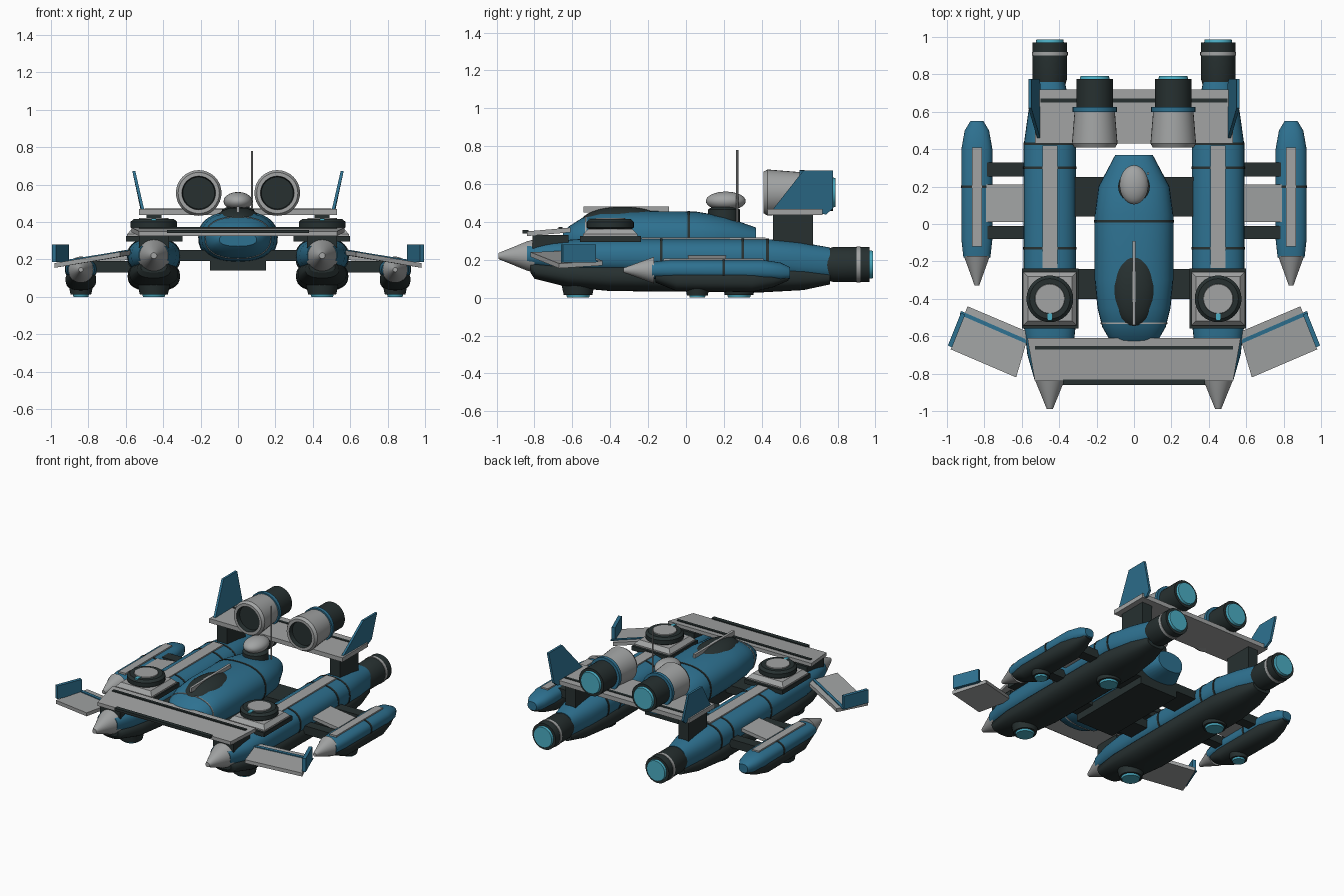
import bpy, bmesh
from math import sin, cos, pi, copysign
from mathutils import Vector

if "Cube" in bpy.data.objects:
    bpy.data.objects.remove(bpy.data.objects["Cube"])

BLUE, GREY, DARK, GLOW = range(4)
MATS = []
for label, rgb in (("hull blue", (.027, .165, .28)), ("light grey", (.36, .37, .37)),
                   ("dark metal", (.02, .03, .03)), ("thruster cyan", (.07, .42, .55))):
    m = bpy.data.materials.new(label)
    m.use_nodes = True
    m.diffuse_color = (*rgb, 1)
    m.node_tree.nodes["Principled BSDF"].inputs["Base Color"].default_value = (*rgb, 1)
    MATS.append(m)


def finish(name, bm):
    """Fix normals, smooth soft edges only and link the object."""
    bmesh.ops.recalc_face_normals(bm, faces=bm.faces)
    for f in bm.faces:
        f.smooth = True
    for e in bm.edges:
        e.smooth = len(e.link_faces) == 2 and e.calc_face_angle(0) < 0.55
    me = bpy.data.meshes.new(name)
    bm.to_mesh(me)
    bm.free()
    used = sorted({p.material_index for p in me.polygons})
    for i in used:
        me.materials.append(MATS[i])
    for p in me.polygons:
        p.material_index = used.index(p.material_index)
    ob = bpy.data.objects.new(name, me)
    bpy.context.collection.objects.link(ob)
    return ob


def skin(name, rings, mats):
    """Bridge rings of points, one colour per span, and cap both ends."""
    bm = bmesh.new()
    rows = [[bm.verts.new(p) for p in r] for r in rings]
    n = len(rows[0])
    for a, b, mat in zip(rows, rows[1:], mats):
        for i in range(n):
            j = (i + 1) % n
            bm.faces.new((a[i], a[j], b[j], b[i])).material_index = mat
    bm.faces.new(rows[0]).material_index = mats[0]
    bm.faces.new(rows[-1]).material_index = mats[-1]
    return finish(name, bm)


def lathe(name, loc, axis, profile, mats, n=32):
    """Revolve (distance, radius) pairs round the y or z axis."""
    if isinstance(mats, int):
        mats = [mats] * (len(profile) - 1)
    rings = []
    for t, r in profile:
        ring = []
        for i in range(n):
            c, s = r * cos(2 * pi * i / n), r * sin(2 * pi * i / n)
            ring.append(Vector(loc) + Vector((c, t, s) if axis == "y" else (c, s, t)))
        rings.append(ring)
    return skin(name, rings, mats)


def loft(name, x, sections, mat, power=2.4, n=32):
    """Rounded body along y from (y, half width, bottom, top) sections."""
    def ring(y, w, lo, hi):
        pts = []
        for i in range(n):
            c, s = cos(2 * pi * i / n), sin(2 * pi * i / n)
            pts.append((x + w * copysign(abs(c) ** (2 / power), c), y,
                        (lo + hi) / 2 + (hi - lo) / 2 * copysign(abs(s) ** (2 / power), s)))
        return pts
    return skin(name, [ring(*s) for s in sections], [mat] * (len(sections) - 1))


def band(name, x, sections, y, mat=DARK, width=.014, grow=.003):
    """Thin seam wrapped round a lofted body at y."""
    for a, b in zip(sections, sections[1:]):
        if a[0] <= y <= b[0]:
            t = (y - a[0]) / (b[0] - a[0])
            w, lo, hi = (p + (q - p) * t for p, q in zip(a[1:], b[1:]))
            cut = (w + grow, lo - grow, hi + grow)
            return loft(name, x, [(y - width / 2, *cut), (y + width / 2, *cut)], mat)


def plate(name, pts, shift, mat):
    """Flat outline thickened along a vector."""
    shift = Vector(shift)
    return skin(name, [[Vector(p) for p in pts], [Vector(p) + shift for p in pts]], [mat])


def box(name, x, y, z, mat):
    return plate(name, [(x[0], y[0], z[0]), (x[1], y[0], z[0]), (x[1], y[1], z[0]), (x[0], y[1], z[0])],
                 (0, 0, z[1] - z[0]), mat)


def ellipsoid(name, loc, size, mat):
    bm = bmesh.new()
    bmesh.ops.create_uvsphere(bm, u_segments=32, v_segments=16, radius=1)
    for v in bm.verts:
        v.co = Vector(loc) + v.co * Vector(size)
    for f in bm.faces:
        f.material_index = mat
    return finish(name, bm)


# Central fuselage
FUSE = [(-.65, .1, .27, .34), (-.62, .13, .24, .375), (-.55, .17, .21, .42), (-.45, .195, .19, .45),
        (-.3, .21, .185, .458), (.05, .21, .18, .455), (.2, .19, .19, .43), (.37, .1, .23, .37)]
loft("fuselage", 0, FUSE, BLUE)
band("fuselage_seam", 0, FUSE, .015)
band("nose_seam", 0, FUSE, -.53, GREY, .008)
ellipsoid("canopy", (0, -.335, .4), (.125, .22, .08), DARK)
box("canopy_ridge", (-.009, .009), (-.54, -.09), (.45, .482), GREY)
box("belly_slab", (-.15, .15), (-.4, .25), (.14, .21), DARK)
for label, y in (("front", (-.4, -.24)), ("rear", (.04, .25))):
    box(label + "_cross_beam", (-.33, .33), y, (.19, .25), DARK)

# Sensor dome and antenna
lathe("dome_pedestal", (0, .2, 0), "z", [(.4, .085), (.465, .085), (.48, .06)], DARK)
ellipsoid("sensor_dome", (0, .21, .51), (.077, .105, .05), GREY)
lathe("antenna", (.075, .27, 0), "z", [(.4, .006), (.78, .006)], GREY, 8)

# Front wing
plate("front_wing", [(-.53, -.84, .325), (.53, -.84, .325), (.57, -.61, .345), (-.57, -.61, .345)],
      (0, 0, .025), GREY)
box("front_wing_strip", (-.53, .53), (-.672, -.652), (.355, .372), DARK)
box("front_wing_bar", (-.38, .38), (-.862, -.832), (.34, .358), DARK)

# Rear wing
box("rear_wing", (-.53, .53), (.43, .72), (.437, .468), GREY)
box("rear_wing_strip", (-.5, .5), (.65, .67), (.467, .472), DARK)

HULL = [(-.84, .08, .165, .285), (-.7, .12, .14, .3), (-.55, .138, .125, .31), (-.3, .14, .12, .313),
        (.42, .14, .11, .31), (.6, .115, .09, .293), (.76, .08, .09, .265)]
KEEL = [(-.82, .07, .13, .19), (-.8, .09, .1, .19), (-.62, .13, .055, .19), (-.4, .14, .035, .19),
        (.4, .14, .028, .19), (.62, .11, .04, .17), (.76, .07, .07, .14)]
POD = [(-.18, .072, .1, .19), (-.08, .083, .095, .2), (.4, .083, .09, .2), (.5, .065, .09, .185),
       (.55, .035, .1, .16)]
POD_KEEL = [(-.16, .06, .08, .15), (-.05, .082, .035, .15), (.35, .082, .03, .15), (.46, .06, .055, .15),
            (.54, .03, .09, .14)]

for side, s in (("left", 1), ("right", -1)):
    def span(a, b):
        return sorted((s * a, s * b))
    hx, px = s * .45, s * .84

    # Main hull with nose cone and tail thruster
    loft(side + "_hull", hx, HULL, BLUE)
    loft(side + "_hull_keel", hx, KEEL, DARK)
    for i, y in enumerate((-.13, .3, .43)):
        band(f"{side}_hull_seam_{i}", hx, HULL, y)
    box(side + "_hull_strip", span(.41, .49), (-.235, .42), (.29, .318), GREY)
    lathe(side + "_nose_cone", (hx, 0, .22), "y", [(-.99, .016), (-.84, .077), (-.8, .088)], GREY)
    lathe(side + "_tail_thruster", (hx, 0, .175), "y",
          [(.7, .07), (.78, .093), (.9, .093), (.9, .096), (.92, .096), (.92, .093), (.97, .093),
           (.97, .075), (.987, .072)], [DARK, DARK, GREY, GREY, GREY, DARK, DARK, GLOW])
    for label, y in (("front", -.57), ("rear", .28)):
        lathe(f"{side}_{label}_lifter", (hx, y, 0), "z",
              [(0, .058), (.013, .062), (.013, .075), (.08, .09)], [GLOW, DARK, DARK])

    # Outer pod and its struts
    loft(side + "_pod", px, POD, BLUE)
    loft(side + "_pod_keel", px, POD_KEEL, DARK)
    band(side + "_pod_seam", px, POD, .2)
    box(side + "_pod_strip", span(.812, .866), (-.12, .41), (.185, .208), GREY)
    lathe(side + "_pod_cone", (px, 0, .145), "y", [(-.33, .012), (-.17, .07)], GREY)
    lathe(side + "_pod_lifter", (px, .06, 0), "z",
          [(0, .04), (.012, .043), (.012, .055), (.06, .065)], [GLOW, DARK, DARK])
    box(side + "_front_strut", span(.55, .79), (-.08, -.01), (.13, .19), DARK)
    box(side + "_rear_strut", span(.55, .79), (.255, .33), (.13, .19), DARK)
    plate(side + "_strut_cover", [(s * .57, .01, .2), (s * .79, .01, .17), (s * .79, .21, .17),
                                  (s * .57, .21, .2)], (0, 0, .025), GREY)

    # Drooping canard with stripe and tip fin
    plate(side + "_canard", [(s * .56, -.58, .225), (s * .63, -.82, .215), (s * .98, -.67, .155),
                             (s * .89, -.44, .17)], (0, 0, .025), GREY)
    plate(side + "_canard_stripe", [(s * .575, -.64, .246), (s * .58, -.615, .246),
                                    (s * .925, -.465, .188), (s * .932, -.485, .188)], (0, 0, .007), BLUE)
    plate(side + "_tip_fin", [(s * .925, -.475, .185), (s * .995, -.65, .185), (s * .995, -.65, .28),
                              (s * .925, -.475, .28)], (-s * .022, -.01, 0), BLUE)

    # Turret on a stepped base
    box(side + "_turret_base", span(.297, .6), (-.56, -.238), (.295, .325), DARK)
    skin(side + "_turret_mount",
         [[(hx + a * w, -.4 + b * w, z) for a, b in ((1, 1), (-1, 1), (-1, -1), (1, -1))]
          for z, w in ((.32, .143), (.335, .143), (.362, .118))], [GREY, GREY])
    lathe(side + "_turret", (hx, -.4, 0), "z",
          [(.355, .1), (.37, .125), (.4, .125), (.415, .108), (.415, .08), (.421, .078)],
          [DARK, DARK, DARK, DARK, GREY])
    box(side + "_turret_light", span(.438, .462), (-.515, -.475), (.4, .419), GLOW)

    # Pylons and tail fin
    box(side + "_front_pylon", span(.37, .53), (-.81, -.62), (.26, .33), DARK)
    box(side + "_rear_pylon", span(.41, .49), (.46, .67), (.26, .44), DARK)
    plate(side + "_tail_fin", [(s * .515, .45, .455), (s * .515, .74, .44), (s * .522, .775, .47),
                               (s * .565, .775, .672), (s * .565, .62, .672)], (-s * .016, 0, 0), BLUE)

    # Upper engine with recessed intake
    lathe(side + "_upper_engine", (s * .21, 0, .555), "y",
          [(.44, .085), (.41, .09), (.41, .11), (.43, .122), (.6, .108), (.6, .118), (.625, .118),
           (.625, .098), (.775, .098), (.775, .08), (.79, .075)],
          [DARK, GREY, GREY, GREY, BLUE, BLUE, BLUE, DARK, DARK, GLOW])
